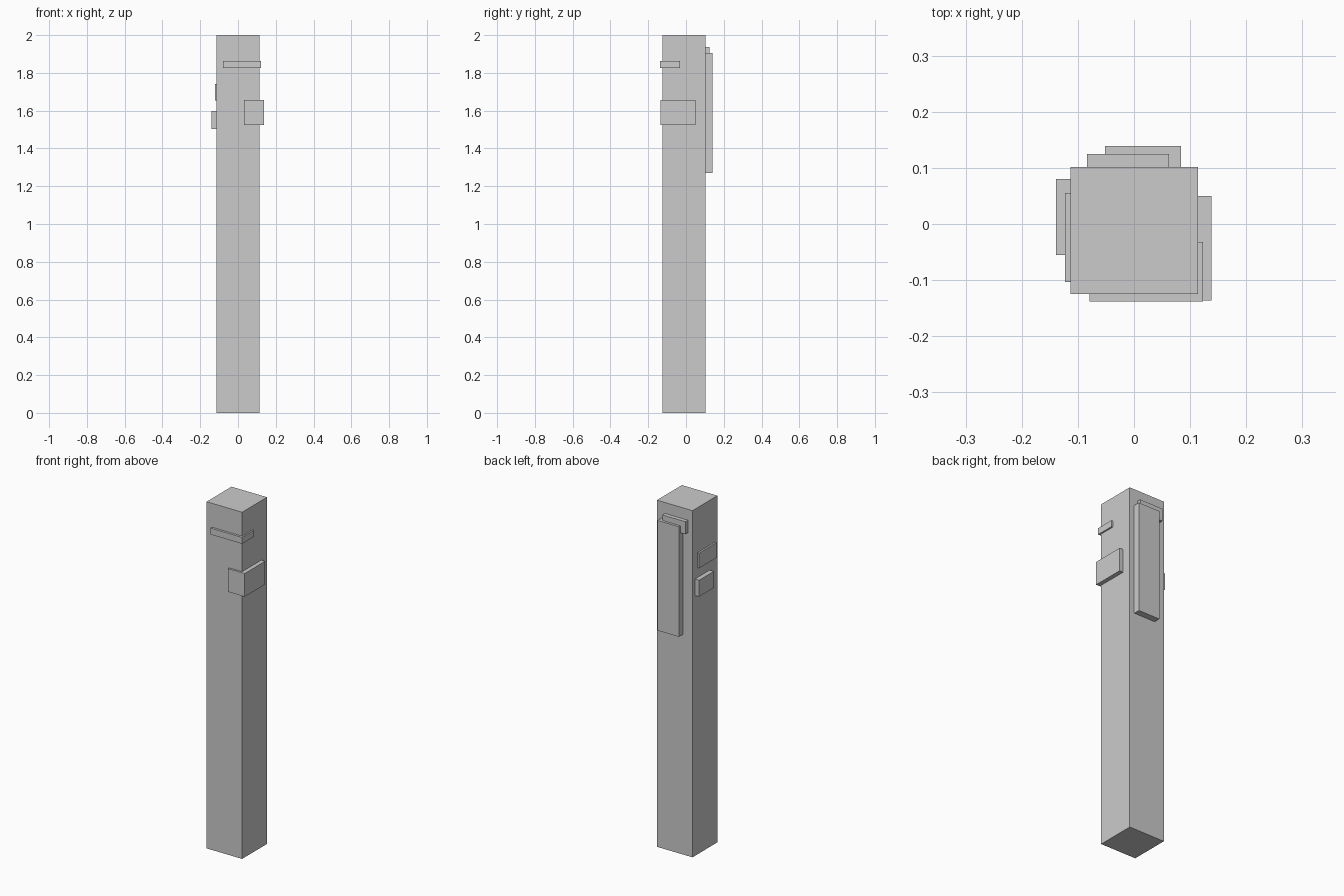
import bpy

if "Cube" in bpy.data.objects:
    bpy.data.objects.remove(bpy.data.objects["Cube"])


def box(name, x, y, z):
    """Box spanning the given (min, max) ranges."""
    bpy.ops.mesh.primitive_cube_add(
        size=1, location=[(a + b) / 2 for a, b in (x, y, z)])
    ob = bpy.context.object
    ob.name = name
    ob.scale = [b - a for a, b in (x, y, z)]
    bpy.ops.object.transform_apply(location=False, rotation=False, scale=True)
    return ob


# Square post
X0, X1, Y0, Y1 = -0.113, 0.114, -0.125, 0.102
box("post", (X0, X1), (Y0, Y1), (0, 2))

# Plates on the back face
box("back_long_plate", (-0.052, 0.084), (Y1 - 0.01, 0.139), (1.27, 1.905))
box("back_short_plate", (-0.084, 0.0625), (Y1 - 0.01, 0.125), (1.865, 1.937))

# Plates on the left face
box("left_lower_plate", (-0.139, X0 + 0.01), (-0.055, 0.08), (1.502, 1.597))
box("left_upper_plate", (-0.123, X0 + 0.01), (-0.103, 0.055), (1.653, 1.74))

# Blocks wrapping the front right corner
box("corner_block", (0.032, 0.138), (-0.136, 0.05), (1.523, 1.657))
box("corner_strip", (-0.079, 0.123), (-0.138, -0.032), (1.825, 1.862))
